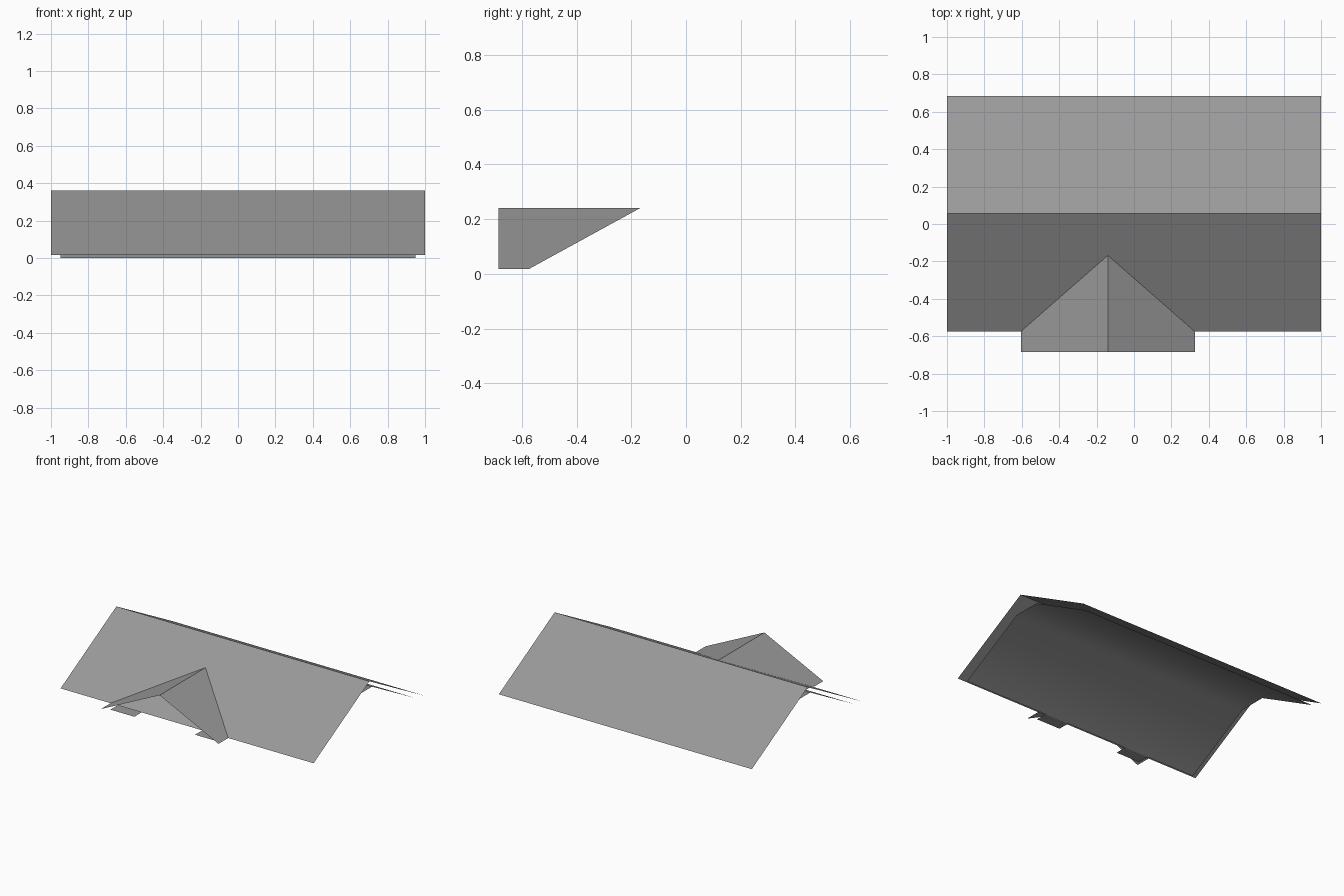
import bpy
import bmesh
from mathutils import Vector

cube = bpy.data.objects.get("Cube")
if cube:
    bpy.data.objects.remove(cube, do_unlink=True)

# Single roof colour
grey = bpy.data.materials.new("roof_grey")
grey.use_nodes = True
colour = (0.32, 0.32, 0.32, 1)
grey.diffuse_color = colour
bsdf = grey.node_tree.nodes["Principled BSDF"]
bsdf.inputs["Base Color"].default_value = colour
bsdf.inputs["Roughness"].default_value = 0.8

RIDGE_Y, RIDGE_Z = 0.055, 0.362
EAVE_Z, HALF_SPAN = 0.017, 0.63
GABLE_X, GABLE_Z, GABLE_HALF, FRONT_Y = -0.14, 0.24, 0.465, -0.685


def sheet(name, polygons, facing, smooth=False):
    """Thin open sheet whose faces all look towards the facing direction."""
    bm = bmesh.new()
    for points in polygons:
        bm.faces.new([bm.verts.new(p) for p in points])
    bmesh.ops.remove_doubles(bm, verts=bm.verts[:], dist=0.0005)
    bm.normal_update()
    for face in bm.faces:
        if face.normal.dot(Vector(facing)) < 0:
            face.normal_flip()
    mesh = bpy.data.meshes.new(name)
    bm.to_mesh(mesh)
    bm.free()
    mesh.materials.append(grey)
    obj = bpy.data.objects.new(name, mesh)
    bpy.context.collection.objects.link(obj)
    if smooth:
        for poly in mesh.polygons:
            poly.use_smooth = True
    return obj


def extrude_profile(profile, half_length):
    """Quads that sweep a (y, z) profile along x."""
    h = half_length
    return [[(-h, *a), (h, *a), (h, *b), (-h, *b)]
            for a, b in zip(profile, profile[1:])]


UP, DOWN = (0, 0, 1), (0, 0, -1)

# Main gabled roof
roof = [(RIDGE_Y - HALF_SPAN, EAVE_Z), (RIDGE_Y, RIDGE_Z), (RIDGE_Y + HALF_SPAN, EAVE_Z)]
sheet("main_roof", extrude_profile(roof, 1.0), UP)

# Inner ceiling with a flat top below the ridge
ceiling = [(RIDGE_Y - 0.597, 0), (RIDGE_Y - 0.1, 0.272),
           (RIDGE_Y + 0.1, 0.272), (RIDGE_Y + 0.597, 0)]
sheet("inner_ceiling", extrude_profile(ceiling, 0.95), DOWN, smooth=True)

# Front gable, running back into the main slope
eave_y = RIDGE_Y - HALF_SPAN
meet_y = eave_y + HALF_SPAN * (GABLE_Z - EAVE_Z) / (RIDGE_Z - EAVE_Z)
slopes, soffits = [], []
for side in (-1, 1):
    edge_x = GABLE_X + side * GABLE_HALF
    slopes.append([(GABLE_X, FRONT_Y, GABLE_Z), (GABLE_X, meet_y, GABLE_Z),
                   (edge_x, eave_y, EAVE_Z), (edge_x, FRONT_Y, EAVE_Z)])
    inner, outer = GABLE_X + side * 0.24, GABLE_X + side * 0.43
    soffits.append([(inner, -0.627, 0), (outer, -0.627, 0),
                    (outer, -0.542, 0), (inner, -0.542, 0)])
sheet("front_gable_roof", slopes, UP)

# Small flat returns under the gable eaves
sheet("gable_soffits", soffits, DOWN)
